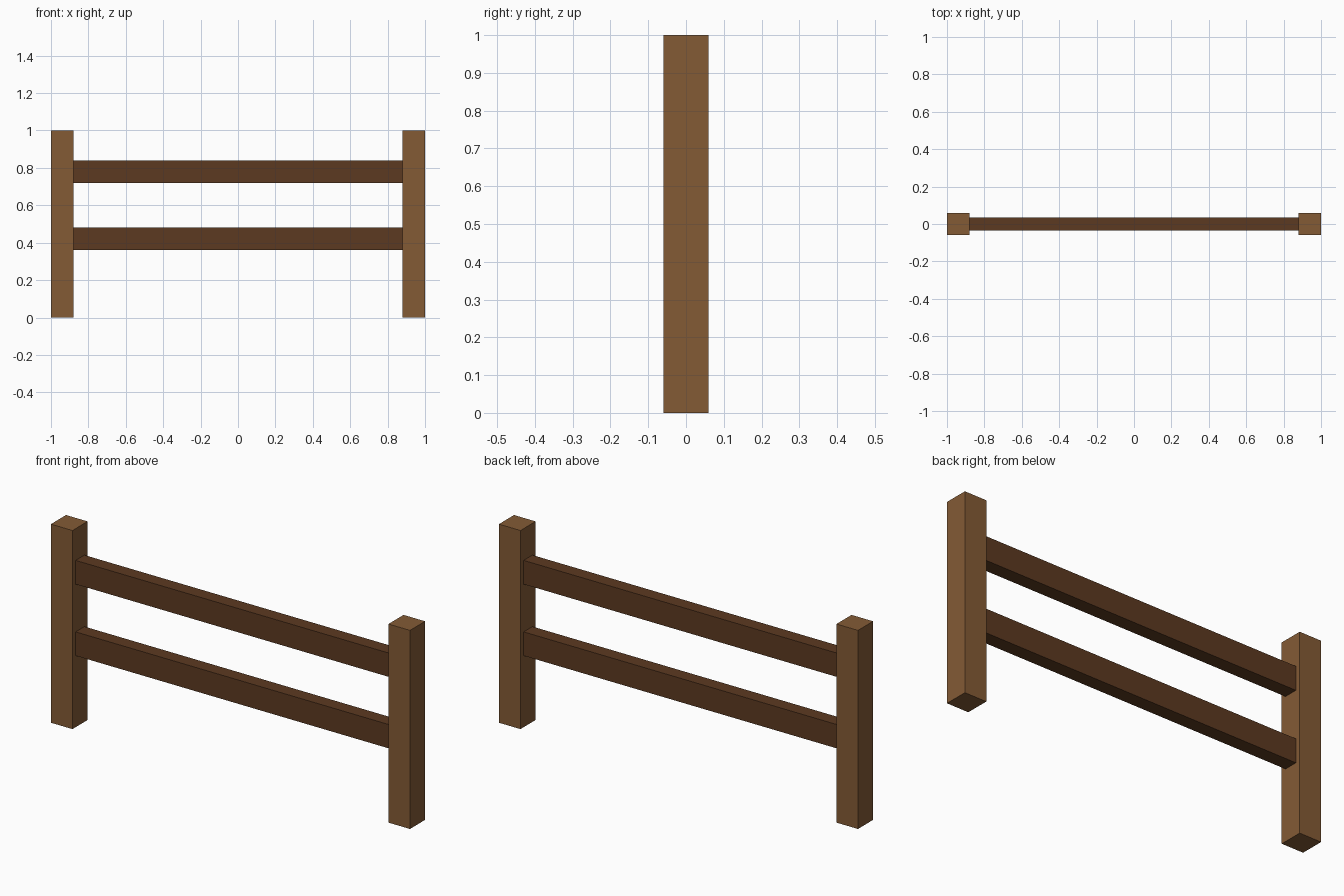
import bpy

default = bpy.data.objects.get("Cube")
if default:
    bpy.data.objects.remove(default, do_unlink=True)


def make_material(name, rgb):
    mat = bpy.data.materials.new(name)
    mat.use_nodes = True
    color = (*rgb, 1.0)
    mat.diffuse_color = color
    mat.node_tree.nodes["Principled BSDF"].inputs["Base Color"].default_value = color
    return mat


def box(name, center, size, mat):
    bpy.ops.mesh.primitive_cube_add(size=1, location=center)
    obj = bpy.context.object
    obj.name = name
    obj.scale = size
    bpy.ops.object.transform_apply(location=False, rotation=False, scale=True)
    obj.data.materials.append(mat)
    return obj


post_wood = make_material("light brown wood", (0.23, 0.104, 0.036))
rail_wood = make_material("dark brown wood", (0.107, 0.042, 0.015))

POST = 0.12
HEIGHT = 1.0

# Square end posts
for side, x in (("left", 1), ("right", -1)):
    box(f"{side}_post", (x * (1 - POST / 2), 0, HEIGHT / 2), (POST, POST, HEIGHT), post_wood)

# Horizontal rails, their ends set into the posts
for level, z in (("lower", 0.42), ("upper", 0.78)):
    box(f"{level}_rail", (0, 0, z), (2 - POST, 0.07, 0.12), rail_wood)
